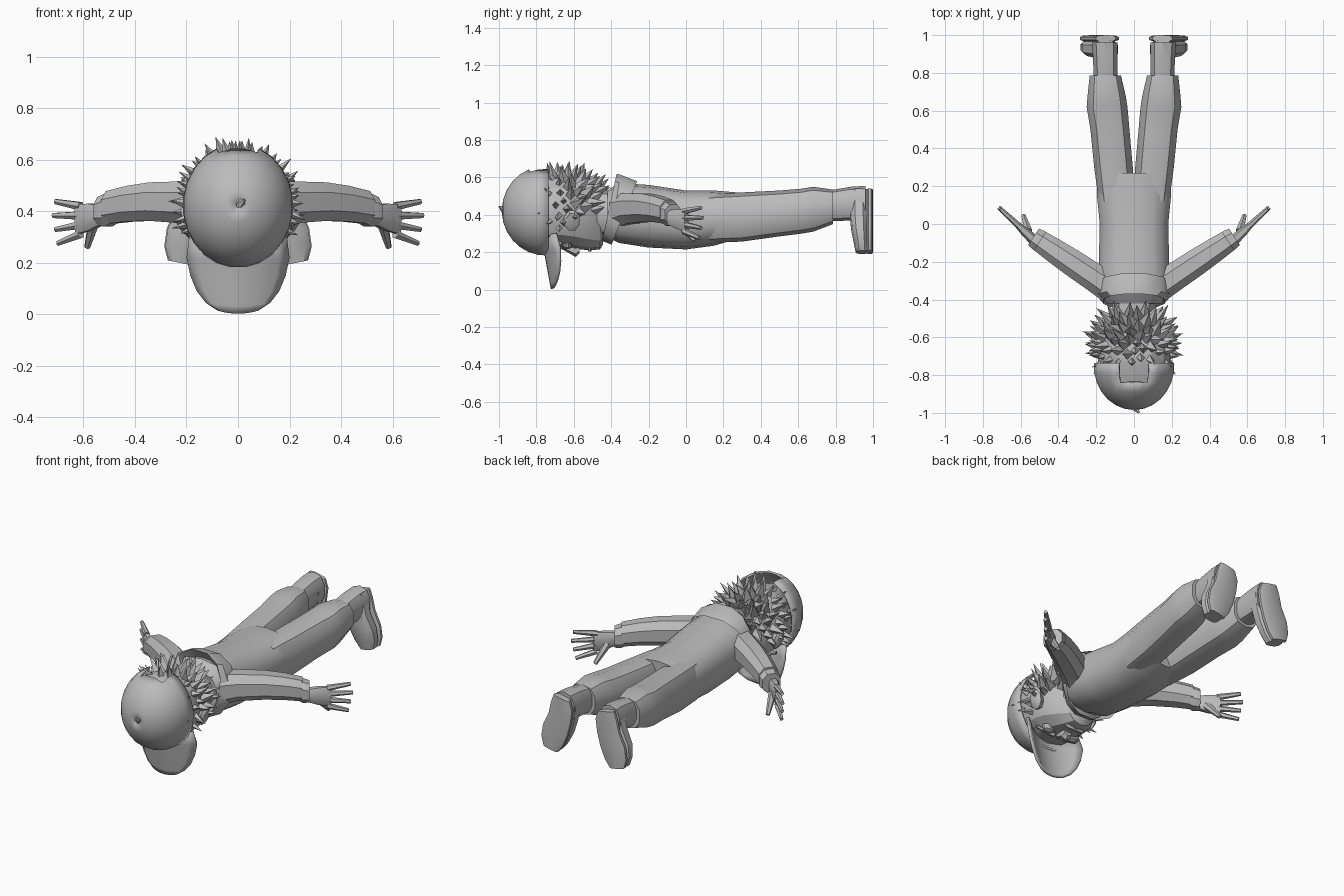
import bpy, bmesh, random
from math import sin, cos, pi, radians, copysign
from mathutils import Vector as V

random.seed(4)
if "Cube" in bpy.data.objects:
    bpy.data.objects.remove(bpy.data.objects["Cube"])


def material(name, value):
    m = bpy.data.materials.new(name)
    m.use_nodes = True
    m.diffuse_color = (value, value, value, 1)
    m.node_tree.nodes["Principled BSDF"].inputs["Base Color"].default_value = m.diffuse_color
    return m


GREY = material("plain grey", 0.5)


def finish(name, bm, angle=35, thickness=0):
    bmesh.ops.recalc_face_normals(bm, faces=bm.faces)
    mesh = bpy.data.meshes.new(name)
    bm.to_mesh(mesh)
    bm.free()
    mesh.materials.append(GREY)
    ob = bpy.data.objects.new(name, mesh)
    bpy.context.collection.objects.link(ob)
    bpy.ops.object.select_all(action='DESELECT')
    ob.select_set(True)
    bpy.context.view_layer.objects.active = ob
    bpy.ops.object.shade_smooth_by_angle(angle=radians(angle))
    if thickness:
        mod = ob.modifiers.new("thickness", 'SOLIDIFY')
        mod.thickness = thickness
    return ob


def ring(c, u, v, n=10, power=1.0):
    """Closed rounded cross-section around c, with half axes u and v."""
    c, u, v = V(c), V(u), V(v)
    bend = lambda q: copysign(abs(q) ** power, q)
    return [c + u * bend(cos(a)) + v * bend(sin(a))
            for a in (2 * pi * (i + 0.5) / n for i in range(n))]


def loft(name, rings, caps=True, side=1, angle=35, thickness=0):
    bm = bmesh.new()
    rows = [[bm.verts.new((p.x * side, p.y, p.z)) for p in r] for r in rings]
    n = len(rows[0])
    for a, b in zip(rows, rows[1:]):
        for i in range(n):
            j = (i + 1) % n
            bm.faces.new((a[i], a[j], b[j], b[i]))
    if caps:
        bm.faces.new(rows[0])
        bm.faces.new(rows[-1])
    return finish(name, bm, angle, thickness)


def box_ring(y, x0, x1, z0, z1, n=10, power=0.8):
    """Cross-section facing along y, given by its limits."""
    return ring(((x0 + x1) / 2, y, (z0 + z1) / 2), ((x1 - x0) / 2, 0, 0),
                (0, 0, (z1 - z0) / 2), n, power)


def tube(name, p0, p1, r0, r1, n=6, side=1, angle=35):
    p0, p1 = V(p0), V(p1)
    d = (p1 - p0).normalized()
    u = d.orthogonal().normalized()
    w = d.cross(u)
    loft(name, [ring(p0, u * r0, w * r0, n), ring(p1, u * r1, w * r1, n)], True, side, angle)


# Torso and collar
loft("torso", [box_ring(y, -w, w, lo, hi, 14) for y, w, lo, hi in (
    (-.42, .15, .28, .53), (-.36, .19, .25, .57), (-.2, .19, .225, .56),
    (0, .185, .215, .53), (.15, .2, .235, .53), (.27, .2, .27, .52))])


def collar_ring(rx, rz, cz, y, tilt):
    return ring((0, y, cz), (rx, 0, 0), (0, tilt, rz), 12, 0.85)


loft("collar", [collar_ring(*r) for r in (
    (.2, .175, .41, -.33, .07), (.195, .19, .43, -.38, .03),
    (.165, .185, .44, -.41, .04), (.13, .13, .43, -.37, .04))], caps=False)
loft("neck", [box_ring(-.54, -.11, .11, .29, .53), box_ring(-.34, -.13, .13, .29, .53)])

# Head, lofted from the crown down to the chin
loft("head", [box_ring(y, -w, w, lo, hi, 14, 0.9) for y, w, lo, hi in (
    (-.85, .15, .27, .57), (-.74, .195, .225, .61), (-.66, .195, .225, .61),
    (-.6, .185, .22, .59), (-.52, .15, .21, .55), (-.46, .1, .215, .49),
    (-.445, .06, .24, .42))], angle=25)

# Face
loft("nose", [ring((0, y, z), (w, 0, 0), (0, 0, h), 6) for y, z, w, h in (
    (-.66, .235, .015, .02), (-.59, .205, .035, .03), (-.57, .22, .03, .025))])
loft("mouth", [ring((0, -.515, z), (w, 0, 0), (0, h, 0), 8) for z, w, h in (
    (.235, .075, .016), (.203, .06, .009))])
for s, label in ((1, "left"), (-1, "right")):
    loft(label + "_eye", [ring((.085, -.635, z), (w, 0, 0), (0, w * .6, 0), 10)
                          for z, w in ((.25, .045), (.225, .036), (.217, .018))], side=s)
    tube(label + "_brow", (.03, -.655, .225), (.14, -.675, .25), .014, .01, 5, s)
    loft(label + "_ear", [ring((x, -.61, .37), (0, w, 0), (.01, 0, w * 1.3), 8)
                          for x, w in ((.16, .03), (.2, .045), (.215, .03))], side=s)

# Spiky hair over the back and sides of the head
bm = bmesh.new()
centre = V((0, -.63, .42))
radii = V((.185, .19, .195))
count = 190
for i in range(count):
    h = 1 - 2 * (i + 0.5) / count
    a = i * 2.39996
    d = V((cos(a) * (1 - h * h) ** .5, sin(a) * (1 - h * h) ** .5, h))
    base = centre + d * radii
    if d.z < -0.45 + 0.6 * max(d.y, 0) or base.y < -.74 or base.y > -.475:
        continue
    lean = V((random.uniform(-.3, .3), random.uniform(-.1, .5), random.uniform(-.3, .3)))
    out = (d + lean).normalized()
    u = out.orthogonal().normalized()
    w = out.cross(u)
    size = random.uniform(.026, .036)
    foot = [bm.verts.new(p) for p in ring(base - d * .02, u * size, w * size, 4)]
    tip = bm.verts.new(base + out * random.uniform(.06, .095))
    bm.faces.new(foot)
    for k in range(4):
        bm.faces.new((foot[k], foot[(k + 1) % 4], tip))
finish("spiky_hair", bm, 10)

# Cap dome, opened at the back above the strap
rows = 7
cap = loft("cap_dome", [ring((0, -.75 - .235 * sin(t), .422), (.215 * cos(t), 0, 0),
                             (0, 0, .242 * cos(t)), 24)
                        for t in (-.06 + 1.6 * i / rows for i in range(rows + 1))],
           caps=False, angle=40, thickness=.012)
bm = bmesh.new()
bm.from_mesh(cap.data)
hole = []
for f in bm.faces:
    c = f.calc_center_median()
    if abs(c.x) < .08 and c.z > .6 and -.83 < c.y < -.75:
        hole.append(f)
bmesh.ops.delete(bm, geom=hole, context='FACES')
bm.to_mesh(cap.data)
bm.free()
tube("cap_button", (.01, -.975, .43), (.025, -1.0, .445), .02, .004, 5)

# Cap brim, a plate bent down at its sides
bm = bmesh.new()
across, rows = 10, []
for z, w in ((.3, .19), (.22, .2), (.15, .185), (.09, .16), (.045, .125), (.015, .08)):
    row = []
    for i in range(across + 1):
        q = 2 * i / across - 1
        row.append(bm.verts.new((q * w, -.775 + .055 * (.3 - z) / .3 + .08 * (q * w / .2) ** 2,
                                 z - .012 * (1 - q * q))))
    rows.append(row)
for a, b in zip(rows, rows[1:]):
    for i in range(across):
        bm.faces.new((a[i], a[i + 1], b[i + 1], b[i]))
finish("cap_brim", bm, 40, .015)

# Limbs, built once and mirrored
along = V((.83, .556, 0))
flat = V((-.556, .83, 0))
up = V((0, 0, 1))
for s, label in ((1, "left"), (-1, "right")):
    def arm_ring(t, z, w, h, n=8):
        return ring(V((.2, -.29, z)) + along * t, flat * w, up * h, n, 0.85)

    loft(label + "_sleeve", [arm_ring(*r) for r in (
        (-.1, .42, .085, .1), (0, .435, .08, .087), (.15, .438, .076, .08),
        (.26, .43, .07, .074), (.36, .415, .062, .068))], side=s)
    loft(label + "_cuff", [arm_ring(*r) for r in (
        (.34, .41, .058, .06), (.365, .405, .062, .068), (.4, .4, .056, .06))], side=s)

    # Hand: a thin upright palm with fanned fingers
    reach = V((.73, .68, 0))
    thin = V((-.68, .73, 0))
    wrist = V((.53, -.085, .385))
    loft(label + "_palm", [ring(wrist + reach * t - up * t * .12, thin * w, up * h, 8, 0.7)
                           for t, w, h in ((0, .03, .04), (.06, .026, .055), (.13, .016, .062))],
         side=s)
    for k in range(4):
        z = .42 - k * .036
        start = wrist + reach * .11
        start.z = z
        end = wrist + reach * (.255 - .012 * abs(k - 1))
        end.z = z + .018 - k * .018
        tube(label + "_finger_%d" % (k + 1), start, end, .018, .011, 6, s)
    tube(label + "_thumb", (.56, -.04, .36), (.585, .045, .262), .024, .012, 6, s)

    # Trouser leg
    loft(label + "_leg", [box_ring(*r) for r in (
        (.12, .0, .19, .25, .51), (.3, .002, .215, .257, .52), (.5, .02, .235, .285, .53),
        (.62, .03, .255, .3, .54), (.68, .04, .25, .31, .55), (.785, .065, .238, .35, .535))],
         side=s)

    # Shoe: ankle, upper and sole, with the toes pointing down and outward
    loft(label + "_ankle", [box_ring(*r) for r in (
        (.76, .085, .215, .365, .53), (.88, .085, .22, .37, .55), (.96, .085, .225, .36, .555))],
         side=s)

    def shoe_ring(x, z, w, y0, y1):
        return ring((x, (y0 + y1) / 2, z), (w, 0, w * .2), (0, (y1 - y0) / 2, 0), 10, 0.7)

    shape = ((.15, .53, .05), (.15, .48, .068), (.165, .4, .072), (.195, .32, .08),
             (.215, .25, .07), (.225, .2, .045))
    loft(label + "_shoe", [shoe_ring(x, z, w, .875 + max(0, .36 - z) * .2, .975)
                           for x, z, w in shape], side=s)
    loft(label + "_sole", [shoe_ring(x, z, w + .004, .965, 1.0) for x, z, w in shape], side=s)
